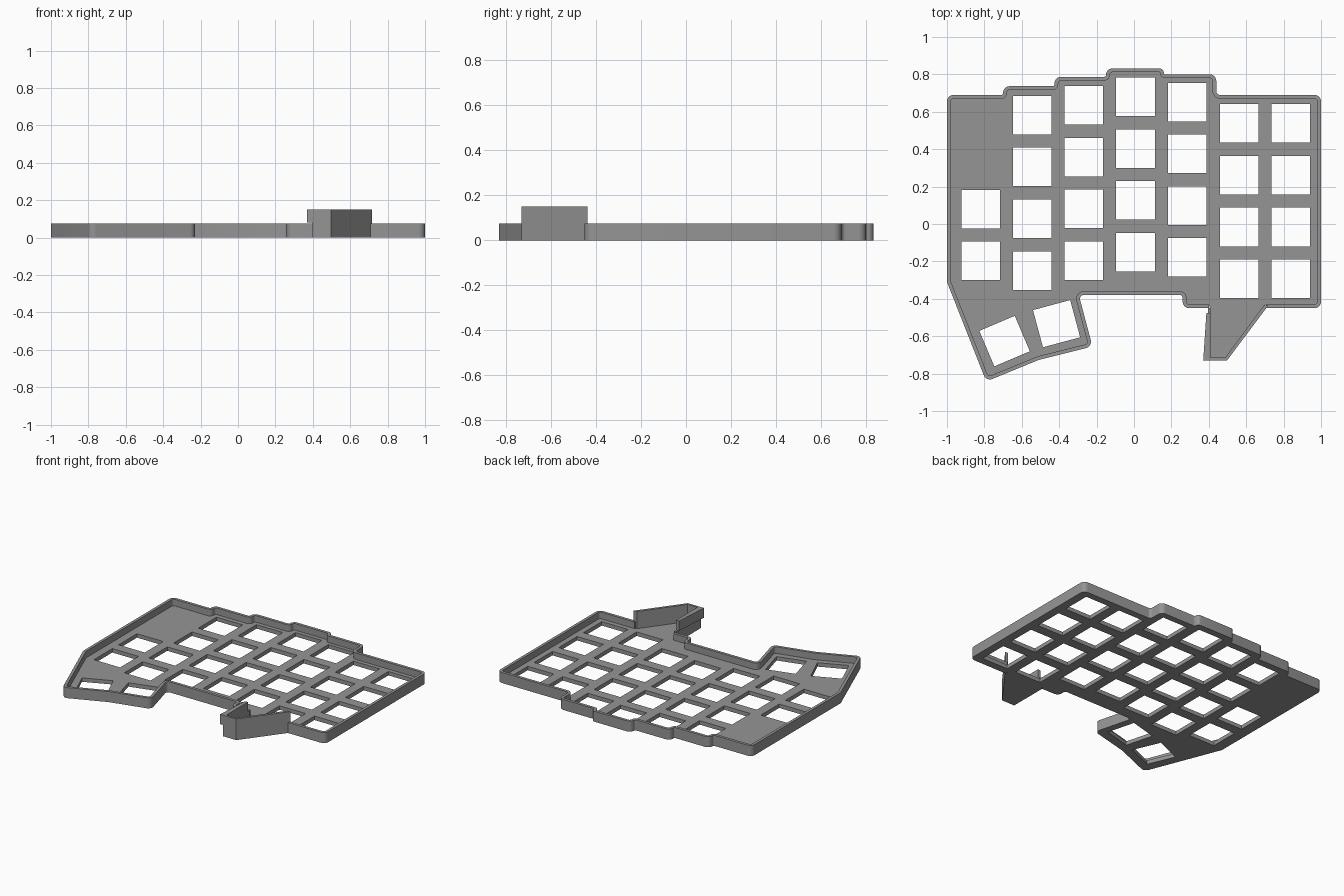
import bpy, bmesh, math
from mathutils import Vector, Matrix

if "Cube" in bpy.data.objects:
    bpy.data.objects.remove(bpy.data.objects["Cube"])

WALL, FLOOR, RIM, TALL = 0.02, 0.028, 0.075, 0.15

grey = bpy.data.materials.new("mid_grey")
grey.diffuse_color = (0.3, 0.3, 0.3, 1)
grey.use_nodes = True
grey.node_tree.nodes["Principled BSDF"].inputs["Base Color"].default_value = grey.diffuse_color


def prism(name, loops, z0, z1):
    """Solid from 2D loops (first is the outline, the rest are openings)."""
    cu = bpy.data.curves.new(name + "_profile", 'CURVE')
    cu.dimensions = '2D'
    cu.fill_mode = 'BOTH'
    cu.extrude = (z1 - z0) / 2
    for loop in loops:
        sp = cu.splines.new('POLY')
        sp.points.add(len(loop) - 1)
        for p, co in zip(sp.points, loop):
            p.co = (co[0], co[1], 0, 1)
        sp.use_cyclic_u = True
    tmp = bpy.data.objects.new(name + "_tmp", cu)
    bpy.context.collection.objects.link(tmp)
    bpy.context.view_layer.update()
    me = bpy.data.meshes.new_from_object(
        tmp.evaluated_get(bpy.context.evaluated_depsgraph_get()))
    bpy.data.objects.remove(tmp)
    bm = bmesh.new()
    bm.from_mesh(me)
    bmesh.ops.remove_doubles(bm, verts=bm.verts, dist=1e-5)
    bmesh.ops.translate(bm, verts=bm.verts, vec=(0, 0, (z0 + z1) / 2))
    bmesh.ops.recalc_face_normals(bm, faces=bm.faces)
    bm.to_mesh(me)
    bm.free()
    me.name = name
    me.materials.clear()
    me.materials.append(grey)
    ob = bpy.data.objects.new(name, me)
    bpy.context.collection.objects.link(ob)
    bpy.ops.object.select_all(action='DESELECT')
    ob.select_set(True)
    bpy.context.view_layer.objects.active = ob
    bpy.ops.object.shade_smooth_by_angle(angle=math.radians(30))
    return ob


def fillet(path, steps=6):
    """Round the inner corners of an open counterclockwise path."""
    pts = [Vector(p) for p in path]
    out = [pts[0]]
    for a, b, c in zip(pts, pts[1:], pts[2:]):
        u, v = (b - a).normalized(), (c - b).normalized()
        turn = math.atan2(u.x * v.y - u.y * v.x, u.dot(v))
        if abs(turn) < 0.15:
            out.append(b)
            continue
        edge = min((b - a).length, (c - b).length)
        r = min(0.035, 0.78 * edge) if turn > 0 else min(0.02, 0.2 * edge)
        t = r * math.tan(abs(turn) / 2)
        side = Vector((-u.y, u.x)) * math.copysign(1, turn)
        start = b - u * t
        centre = start + side * r
        for i in range(steps + 1):
            out.append(centre + Matrix.Rotation(turn * i / steps, 2) @ (start - centre))
    return out + [pts[-1]]


def inset(pts, d):
    """Shift an open path to its left by d, with mitred corners."""
    out = []
    for i, p in enumerate(pts):
        u = (p - pts[i - 1]).normalized() if i else (pts[1] - p).normalized()
        v = (pts[i + 1] - p).normalized() if i + 1 < len(pts) else u
        n, m = Vector((-u.y, u.x)), Vector((-v.y, v.x))
        out.append(p + (n + m) * d / (1 + n.dot(m)))
    return out


def square(x, y, deg=0, s=0.103):
    rot = Matrix.Rotation(math.radians(deg), 2)
    return [Vector((x, y)) + rot @ Vector(c)
            for c in ((-s, -s), (s, -s), (s, s), (-s, s))]


# Stepped outline, open where the side pocket joins
outline = fillet([
    (0.705, -0.45), (1, -0.45), (1, 0.69), (0.44, 0.69), (0.44, 0.80),
    (0.16, 0.80), (0.16, 0.832), (-0.15, 0.832), (-0.15, 0.787),
    (-0.425, 0.787), (-0.425, 0.737), (-0.70, 0.737), (-0.70, 0.69),
    (-1, 0.69), (-1, -0.31), (-0.79, -0.842), (-0.51, -0.727),
    (-0.222, -0.655), (-0.295, -0.38), (0.26, -0.38), (0.26, -0.45),
    (0.40, -0.45)])
inner = inset(outline, WALL)

# Switch openings: column x, top row y, number of rows
columns = [(-0.82, 0.08, 2), (-0.545, 0.582, 4), (-0.268, 0.635, 4),
           (0.008, 0.68, 4), (0.285, 0.652, 4), (0.562, 0.538, 4),
           (0.837, 0.538, 4)]
holes = [square(x, y - 0.277 * i) for x, y, n in columns for i in range(n)]
holes += [square(-0.692, -0.626, 23), square(-0.414, -0.533, 15)]

# Floor plate, including the pocket floor
pocket = [(0.41, -0.45), (0.41, -0.715), (0.487, -0.715), (0.685, -0.45)]
prism("switch_plate", [inner + pocket] + holes, 0, FLOOR)

# Raised rim around the plate
prism("rim_wall", [outline + inner[::-1]], 0, RIM)

# Pocket: tall front and diagonal wall
prism("pocket_wall", [[(0.395, -0.73), (0.497, -0.73), (0.717, -0.437),
                       (0.693, -0.437), (0.487, -0.715), (0.395, -0.715)]], 0, TALL)

# Pocket: low side wall and the wider ledge above it
prism("pocket_side_wall", [[(0.395, -0.715), (0.41, -0.715),
                            (0.41, -0.45), (0.395, -0.45)]], 0, 0.08)
prism("pocket_ledge", [[(0.37, -0.73), (0.395, -0.73), (0.395, -0.715),
                        (0.41, -0.715), (0.41, -0.475), (0.387, -0.475)]], 0.08, TALL)
